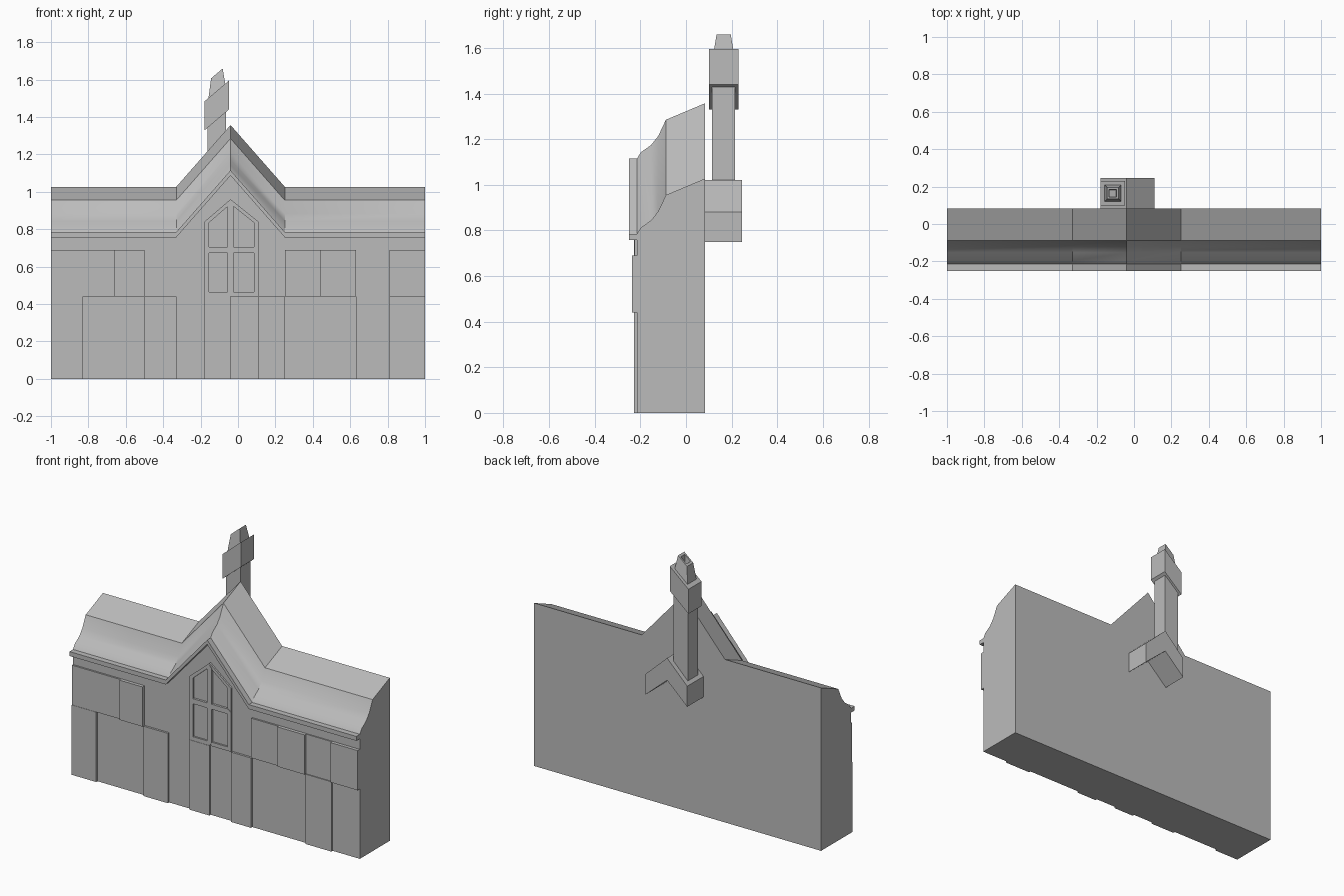
import bpy, bmesh, math

default = bpy.data.objects.get("Cube")
if default:
    bpy.data.objects.remove(default, do_unlink=True)

stone = bpy.data.materials.new("stone_grey")
stone.use_nodes = True
GREY = (0.5, 0.5, 0.5, 1)
stone.diffuse_color = GREY
stone.node_tree.nodes["Principled BSDF"].inputs["Base Color"].default_value = GREY

WALL = -0.215      # front plane of the wall
BACK = 0.083
MID = -0.04        # gable axis


def finish(name, bm, smooth=False):
    bmesh.ops.recalc_face_normals(bm, faces=bm.faces[:])
    mesh = bpy.data.meshes.new(name)
    bm.to_mesh(mesh)
    bm.free()
    mesh.materials.append(stone)
    obj = bpy.data.objects.new(name, mesh)
    bpy.context.collection.objects.link(obj)
    if smooth:
        bpy.ops.object.select_all(action='DESELECT')
        obj.select_set(True)
        bpy.context.view_layer.objects.active = obj
        bpy.ops.object.shade_smooth_by_angle(angle=math.radians(30))
    return obj


def loft(name, rings, smooth=False):
    """Skin closed rings of points and cap both ends."""
    bm = bmesh.new()
    loops = [[bm.verts.new(p) for p in ring] for ring in rings]
    n = len(loops[0])
    for a, b in zip(loops, loops[1:]):
        for i in range(n):
            j = (i + 1) % n
            bm.faces.new((a[i], a[j], b[j], b[i]))
    bm.faces.new(loops[0])
    bm.faces.new(loops[-1])
    return finish(name, bm, smooth)


def slab(name, outline, y0, y1):
    """Extrude an x-z outline along y."""
    return loft(name, [[(x, y, z) for x, z in outline] for y in (y0, y1)])


def panel(name, x0, x1, z0, z1, front):
    slab(name, [(x0, z0), (x1, z0), (x1, z1), (x0, z1)], front, WALL + 0.01)


# Wall, cornice and curved roof as one section swept over the gable
section = [(BACK, 0), (WALL, 0), (WALL, 0.757), (-0.25, 0.757), (-0.25, 0.785),
           (WALL, 0.785), (-0.197, 0.813), (-0.153, 0.844), (-0.122, 0.883),
           (-0.088, 0.955), (BACK, 1.027)]
stations = [(-1, 0), (-0.33, 0), (MID, 0.33), (0.25, 0), (1, 0)]
loft("wall_and_roof",
     [[(x, y, z + (lift if z > 0 else 0)) for y, z in section] for x, lift in stations],
     smooth=True)

# Raised lower boards
for i, (x0, x1) in enumerate([(-1, -0.83), (-0.5, -0.33), (-0.18, MID),
                              (0.11, 0.25), (0.63, 0.81)]):
    panel(f"lower_board_{i + 1}", x0, x1, 0, 0.44, -0.228)

# Raised upper boards
for i, (x0, x1, front) in enumerate([(-1, -0.66, -0.226), (-0.66, -0.5, -0.236),
                                     (0.25, 0.44, -0.226), (0.44, 0.63, -0.236),
                                     (0.63, 0.81, -0.222), (0.81, 1, -0.236)]):
    panel(f"upper_board_{i + 1}", x0, x1, 0.44, 0.69, front)


# Pointed window frame
def pointed(half, bottom, shoulder, top):
    x = MID + 0.005
    return [(x - half, bottom), (x + half, bottom), (x + half, shoulder),
            (x - 0.005, top), (x - half, shoulder)]


bm = bmesh.new()
outer, inner = pointed(0.145, 0.44, 0.84, 0.96), pointed(0.12, 0.465, 0.835, 0.935)
loops = [[bm.verts.new((x, y, z)) for x, z in shape]
         for shape, y in ((outer, WALL + 0.01), (outer, -0.226),
                          (inner, -0.226), (inner, WALL + 0.01))]
for k in range(4):
    a, b = loops[k], loops[(k + 1) % 4]
    for i in range(5):
        j = (i + 1) % 5
        bm.faces.new((a[i], a[j], b[j], b[i]))
finish("window_frame", bm)

# Crossed glazing bars with pointed ends
w, tip = 0.016, 0.02
for name, c, lo, hi, upright in (("window_post", MID, 0.44, 0.95, True),
                                 ("window_crossbar", 0.69, -0.18, 0.11, False)):
    bar = [(lo, c), (lo + tip, c - w), (hi - tip, c - w),
           (hi, c), (hi - tip, c + w), (lo + tip, c + w)]
    slab(name, [(q, p) if upright else (p, q) for p, q in bar], -0.229, WALL + 0.01)

# Chevron bracket on the back
slab("chimney_bracket", [(-0.18, 0.75), (MID, 0.88), (0.11, 0.75),
                         (0.11, 0.88), (MID, 1.02), (-0.18, 0.88)], BACK, 0.245)


# Slanted chimney: square rings sheared along the roof pitch
def chimney_part(name, rings):
    cx, cy = -0.113, 0.165
    loft(name, [[(cx + sx * r, cy + sy * r, z + 0.85 * sx * r)
                 for sx, sy in ((-1, -1), (1, -1), (1, 1), (-1, 1))]
                for r, z in rings])


chimney_part("chimney_stack", [(0.05, 0.9), (0.05, 1.4)])
chimney_part("chimney_collar", [(0.065, 1.385), (0.065, 1.54)])
chimney_part("chimney_pot", [(0.046, 1.53), (0.031, 1.633), (0.02, 1.633), (0.017, 1.57)])
